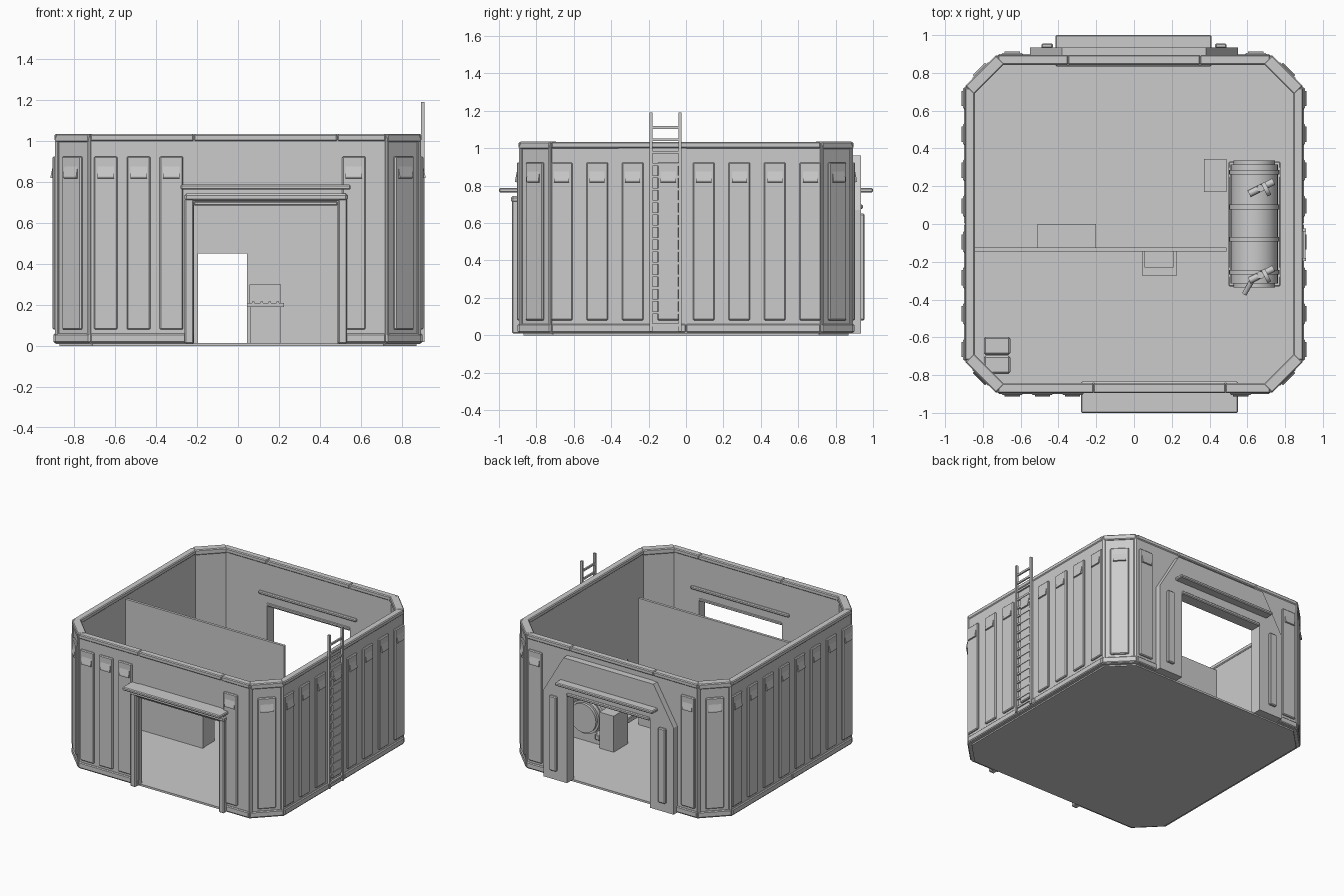
import bpy, bmesh
from math import radians, pi
from mathutils import Matrix, Vector

cube = bpy.data.objects.get("Cube")
if cube:
    bpy.data.objects.remove(cube)

grey = bpy.data.materials.new("plain grey")
grey.use_nodes = True
grey.diffuse_color = (0.6, 0.6, 0.6, 1)
grey.node_tree.nodes["Principled BSDF"].inputs["Base Color"].default_value = (0.6, 0.6, 0.6, 1)


def finish(name, bm, angle=0, bevel=0, smooth=False):
    """Turn a bmesh into an object, turned about the centre by an angle."""
    if bevel:
        bmesh.ops.bevel(bm, geom=bm.edges[:], offset=bevel, segments=1, affect='EDGES')
    bmesh.ops.recalc_face_normals(bm, faces=bm.faces[:])
    bmesh.ops.rotate(bm, verts=bm.verts[:], cent=(0, 0, 0),
                     matrix=Matrix.Rotation(radians(angle), 3, 'Z'))
    mesh = bpy.data.meshes.new(name)
    bm.to_mesh(mesh)
    bm.free()
    mesh.materials.append(grey)
    obj = bpy.data.objects.new(name, mesh)
    bpy.context.collection.objects.link(obj)
    if smooth:
        bpy.ops.object.select_all(action='DESELECT')
        obj.select_set(True)
        bpy.context.view_layer.objects.active = obj
        bpy.ops.object.shade_smooth_by_angle(angle=radians(35))
    return obj


def box(name, x, y, z, angle=0, bevel=0):
    bm = bmesh.new()
    bmesh.ops.create_cube(bm, size=1)
    for v in bm.verts:
        v.co = [r[0] + (c + 0.5) * (r[1] - r[0]) for c, r in zip(v.co, (x, y, z))]
    return finish(name, bm, angle, bevel)


def prism(name, points, span, axis, angle=0, bevel=0):
    """Extrude a flat outline along one axis."""
    bm = bmesh.new()

    def place(p, d):
        c = list(p)
        c.insert(axis, d)
        return c
    face = bm.faces.new([bm.verts.new(place(p, span[0])) for p in points])
    move = Vector((0, 0, 0))
    move[axis] = span[1] - span[0]
    new = bmesh.ops.extrude_face_region(bm, geom=[face])["geom"]
    bmesh.ops.translate(bm, vec=move, verts=[g for g in new if isinstance(g, bmesh.types.BMVert)])
    return finish(name, bm, angle, bevel)


def rod(name, a, b, radius, sides=12):
    a, b = Vector(a), Vector(b)
    bm = bmesh.new()
    bmesh.ops.create_cone(bm, cap_ends=True, segments=sides, radius1=radius, radius2=radius,
                          depth=(b - a).length)
    turn = (b - a).to_track_quat('Z', 'Y').to_matrix().to_4x4()
    bm.transform(Matrix.Translation((a + b) / 2) @ turn)
    return finish(name, bm, smooth=True)


def rib_panel(side, x, face, angle, width=0.115):
    """Raised wall panel with a sloped hood near its top."""
    h = width / 2
    box(side + "_rib_panel", (x - h, x + h), (face - 0.014, face + 0.01), (0.08, 0.925),
        angle, 0.006)
    prism(side + "_vent_hood", [(face, 0.815), (face - 0.024, 0.82), (face - 0.024, 0.83),
                                (face - 0.012, 0.885), (face, 0.885)],
          (x - h * 0.7, x + h * 0.7), 0, angle)


def wall(side, angle, ribs, opening=None):
    """One long wall, with trim and an optional doorway."""
    y = (-0.89, -0.85)
    lo, hi = opening or (0, 0)
    for a, b in ((-0.72, lo), (hi, 0.72)):
        box(side + "_wall", (a, b), y, (0.01, 1.01), angle)
        box(side + "_base_trim", (a, b), (-0.9, -0.85), (0.015, 0.06), angle, 0.006)
        if opening:
            box(side + "_top_rail", (a, b), (-0.896, -0.843), (1.0, 1.033), angle, 0.006)
    if opening:
        box(side + "_door_header", (lo, hi), (-0.885, -0.85), (0.69, 1.01), angle)
        box(side + "_door_lintel", (lo, hi), (-0.9, -0.845), (0.685, 0.705), angle, 0.004)
        box(side + "_header_rail", (lo, hi), (-0.896, -0.843), (1.0, 1.033), angle, 0.006)
    else:
        box(side + "_top_rail", (-0.72, 0.72), (-0.896, -0.843), (1.0, 1.033), angle, 0.006)
    for x in ribs:
        rib_panel(side, x, -0.89, angle)


# Floor plate
s, c = 0.87, 0.71
floor_outline = [(-c, -s), (c, -s), (s, -c), (s, c), (c, s), (-c, s), (-s, c), (-s, -c)]
prism("floor", floor_outline, (0, 0.015), 2)

# Four walls
side_ribs = [(i - 3.5) * 0.19 for i in range(8)]
wall("front", 0, [-0.645, -0.485, -0.325, 0.565], (-0.215, 0.485))
wall("right", 90, side_ribs)
wall("back", 180, [-0.645, 0.645], (-0.35, 0.35))
wall("left", 270, side_ribs)

# Chamfered corners
for turn in (45, 135, 225, 315):
    box("corner_wall", (-0.12, 0.12), (-1.138, -1.095), (0.01, 1.01), turn)
    box("corner_base_trim", (-0.12, 0.12), (-1.148, -1.095), (0.015, 0.06), turn, 0.006)
    box("corner_top_rail", (-0.115, 0.115), (-1.148, -1.085), (0.995, 1.035), turn, 0.006)
    rib_panel("corner", 0, -1.138, turn, 0.13)
    for x in (-0.11, 0.11):
        box("corner_post", (x - 0.012, x + 0.012), (-1.145, -1.1), (0.02, 1.02), turn, 0.004)

# Front doorway: posts, beam and canopy
for x in (-0.238, 0.51):
    box("front_post", (x - 0.022, x + 0.022), (-0.93, -0.88), (0.01, 0.72), 0, 0.006)
box("front_beam", (-0.262, 0.535), (-0.935, -0.85), (0.708, 0.745), 0, 0.01)
box("front_canopy", (-0.28, 0.55), (-1.0, -0.835), (0.763, 0.787), 0, 0.006)

# Back doorway: portal frame, column strips and canopy
half = [(0.35, 0.01), (0.55, 0.01), (0.55, 0.67), (0.38, 0.96)]
frame = half + [(-x, z) for x, z in reversed(half)] + [(-0.35, 0.69), (0.35, 0.69)]
prism("back_portal_frame", frame, (0.885, 0.935), 1)
for x in (-0.46, 0.46):
    box("back_column_strip", (x - 0.03, x + 0.03), (0.93, 0.955), (0.08, 0.65), 0, 0.006)
box("back_canopy", (-0.415, 0.41), (0.835, 1.0), (0.763, 0.787), 0, 0.006)
box("back_lintel_bar", (-0.35, 0.35), (0.85, 0.945), (0.675, 0.7), 0, 0.006)

# Ladder on the right wall
for y in (-0.187, -0.033):
    box("ladder_rail", (0.893, 0.911), (y - 0.008, y + 0.008), (0.02, 1.19))
for i in range(17):
    z = 0.055 + i * 0.066
    box("ladder_rung", (0.896, 0.908), (-0.185, -0.035), (z - 0.007, z + 0.007))

# Partition with a doorway
partition = [(-0.85, 0.01), (-0.195, 0.01), (-0.195, 0.45), (0.045, 0.45), (0.045, 0.01),
             (0.49, 0.01), (0.49, 0.98), (-0.85, 0.98)]
prism("partition", partition, (-0.145, -0.125), 1)

# Furniture along the partition
box("storage_cabinet", (-0.51, -0.2), (-0.125, 0.0), (0.01, 0.42))
box("console_body", (0.06, 0.21), (-0.26, -0.145), (0.01, 0.19))
box("console_shelf", (0.045, 0.225), (-0.275, -0.145), (0.19, 0.21))
box("console_screen", (0.055, 0.21), (-0.23, -0.145), (0.21, 0.3))
for i in range(4):
    x = 0.075 + i * 0.04
    box("console_button", (x - 0.006, x + 0.006), (-0.268, -0.256), (0.21, 0.216))
box("control_cabinet", (0.37, 0.49), (0.17, 0.345), (0.01, 0.29))

# Crates in the front corner
for y in (-0.745, -0.645):
    box("crate", (-0.795, -0.655), (y - 0.048, y + 0.048), (0.01, 0.2), 0, 0.01)

# Storage tank on a cradle
tank = Vector((0.637, 0, 0.2))
rod("tank_body", tank + Vector((0, -0.315, 0)), tank + Vector((0, 0.315, 0)), 0.125, 32)
for y in (-0.325, 0.325):
    rod("tank_cap", tank + Vector((0, y - 0.01, 0)), tank + Vector((0, y + 0.01, 0)), 0.11, 32)
for y in (-0.255, -0.08, 0.09, 0.275):
    rod("tank_band", tank + Vector((0, y - 0.012, 0)), tank + Vector((0, y + 0.012, 0)), 0.133, 32)
for x in (0.52, 0.755):
    box("cradle_rail", (x - 0.02, x + 0.02), (-0.33, 0.33), (0.06, 0.1), 0, 0.005)
for y in (-0.255, 0.275):
    box("cradle_foot", (0.5, 0.775), (y - 0.025, y + 0.025), (0.01, 0.1))

# Valves on the tank
for y in (-0.27, 0.19):
    rod("valve_stem", (0.67, y, 0.3), (0.67, y, 0.37), 0.02)
    rod("valve_pipe", (0.61, y - 0.03, 0.35), (0.74, y + 0.035, 0.35), 0.018)
    rod("valve_wheel", (0.69, y - 0.01, 0.36), (0.71, y + 0.0, 0.36), 0.038, 16)
rod("outlet_hose", (0.63, -0.29, 0.34), (0.585, -0.37, 0.3), 0.013)
